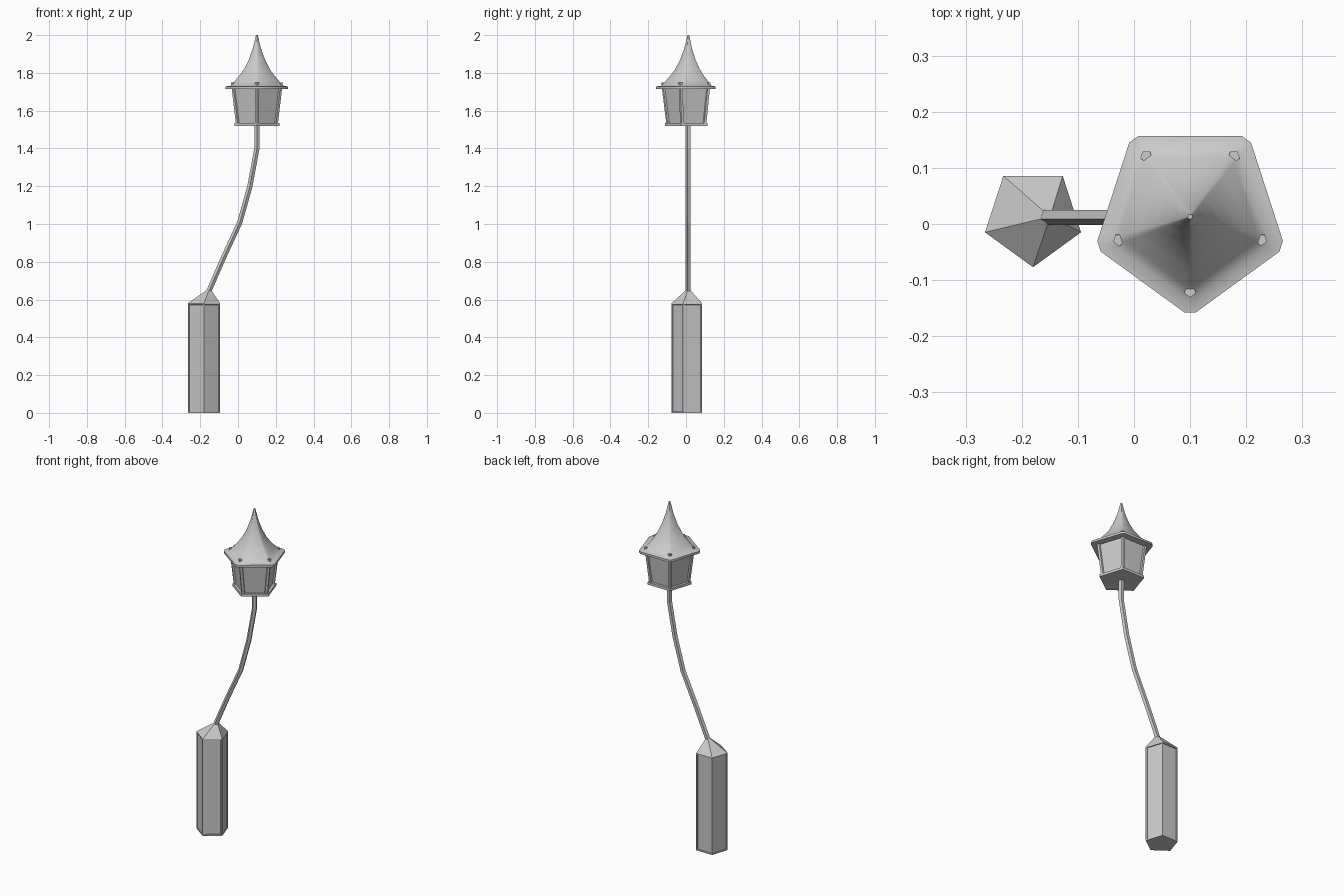
import bpy, bmesh, math
from mathutils import Vector

if "Cube" in bpy.data.objects:
    bpy.data.objects.remove(bpy.data.objects["Cube"])

CY = 0.013          # shared y of all pentagon centres
LX, BX = 0.10, -0.18  # lantern and base x


def pentagon(cx, z, r, cut=0.0, tilt=0.0, cy=CY):
    """Pentagon ring pointing to -y; cut chamfers corners, tilt leans it about y."""
    corners = [Vector((r * math.cos(a), r * math.sin(a), 0))
               for a in (math.radians(-90 + 72 * i) for i in range(5))]
    if cut:
        pts = []
        for i, c in enumerate(corners):
            pts += [c.lerp(corners[i - 1], cut), c.lerp(corners[(i + 1) % 5], cut)]
        corners = pts
    return [Vector((cx + p.x * math.cos(tilt), cy + p.y, z - p.x * math.sin(tilt)))
            for p in corners]


def loft(name, rings, smooth=None, panels=None):
    bm = bmesh.new()
    loops = [[bm.verts.new(p) for p in ring] for ring in rings]
    n = len(loops[0])
    sides = []
    for a, b in zip(loops, loops[1:]):
        for i in range(n):
            j = (i + 1) % n
            sides.append(bm.faces.new((a[i], a[j], b[j], b[i])))
    bm.faces.new(loops[0][::-1])
    bm.faces.new(loops[-1])
    bm.normal_update()
    if panels:
        bmesh.ops.inset_individual(bm, faces=sides[:5], thickness=panels[0], depth=0)
        bmesh.ops.inset_individual(bm, faces=sides[:5], thickness=0.001, depth=-panels[1])
    bmesh.ops.recalc_face_normals(bm, faces=bm.faces)
    me = bpy.data.meshes.new(name)
    bm.to_mesh(me)
    bm.free()
    ob = bpy.data.objects.new(name, me)
    bpy.context.collection.objects.link(ob)
    if smooth:
        bpy.ops.object.select_all(action='DESELECT')
        ob.select_set(True)
        bpy.context.view_layer.objects.active = ob
        bpy.ops.object.shade_smooth_by_angle(angle=math.radians(smooth))
    return ob


# Panelled pedestal with an off-centre pyramid cap
loft("pedestal", [pentagon(BX, 0, 0.09), pentagon(BX, 0.58, 0.09),
                  pentagon(-0.154, 0.65, 0.013)], panels=(0.01, 0.005))

# Bent pole
path = [(-0.158, 0.635), (-0.08, 0.815), (0.01, 1.01), (0.063, 1.20), (0.10, 1.40), (0.10, 1.53)]
rings = []
for i, (x, z) in enumerate(path):
    p, q = path[max(i - 1, 0)], path[min(i + 1, len(path) - 1)]
    t = math.atan2(q[0] - p[0], q[1] - p[1]) if i < 5 else 0
    rings.append(pentagon(x, z, 0.0145, tilt=t))
loft("pole", rings)

# Lantern floor plate
loft("lantern_floor", [pentagon(LX, 1.52, 0.125), pentagon(LX, 1.535, 0.125)])

# Tapered glass body set behind the posts
loft("lantern_glass", [pentagon(LX, 1.53, 0.106), pentagon(LX, 1.725, 0.131)])

# Leaning corner posts, tips just breaking through the roof
for i in range(5):
    a = math.radians(-90 + 72 * i)

    def post_ring(z, d):
        return pentagon(LX + d * math.cos(a), z, 0.011, cy=CY + d * math.sin(a))
    loft(f"corner_post_{i + 1}", [post_ring(1.53, 0.106), post_ring(1.748, 0.133)])

# Flared roof with a chamfered eave and a sharp spire
profile = [(1.715, 0.178), (1.728, 0.178), (1.732, 0.150), (1.755, 0.128), (1.785, 0.100),
           (1.82, 0.073), (1.87, 0.046), (1.93, 0.023), (2.0, 0.005)]
loft("roof", [pentagon(LX, z, r, cut=0.06) for z, r in profile], smooth=50)
